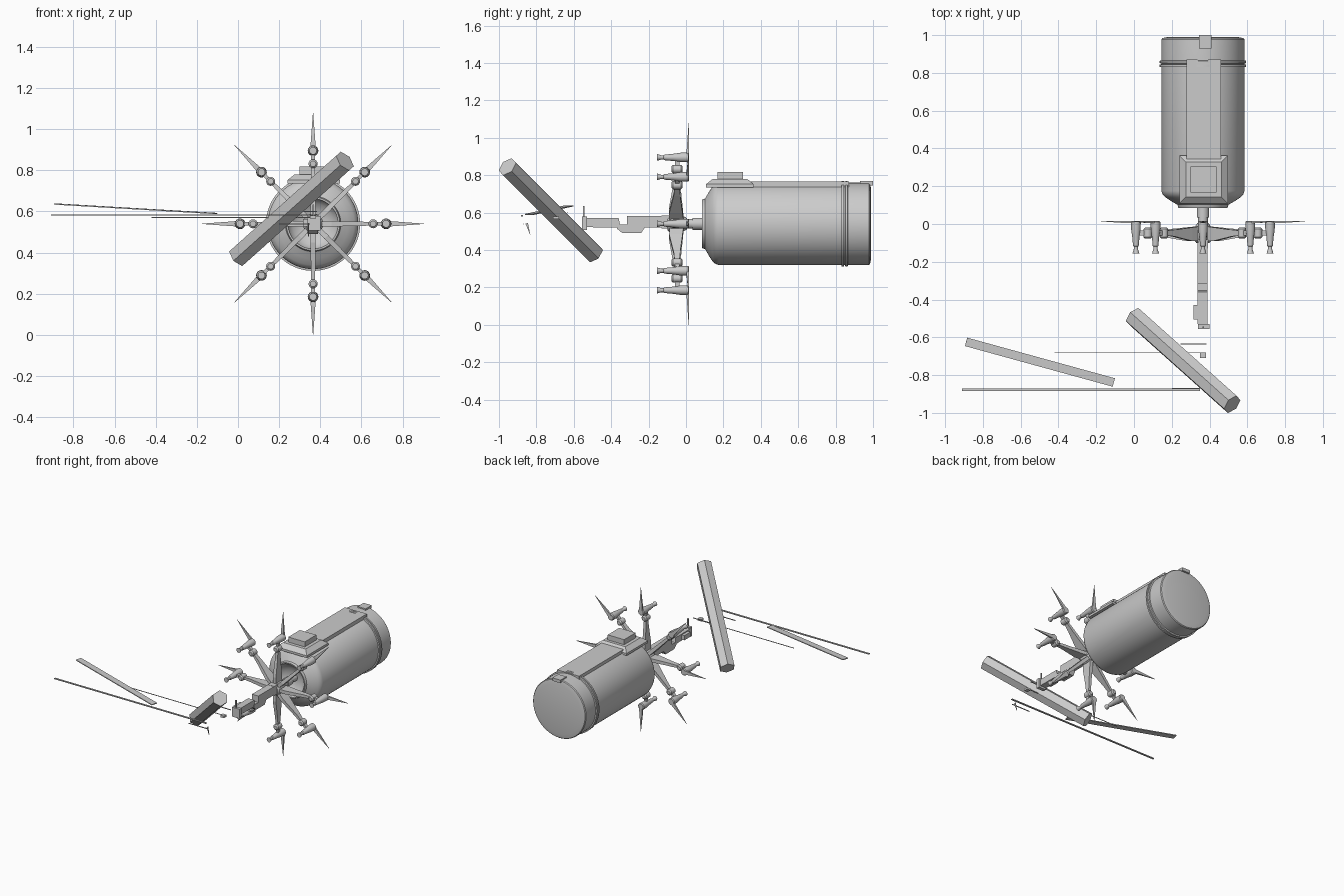
import bpy, bmesh, math
from mathutils import Vector, Matrix

if "Cube" in bpy.data.objects:
    bpy.data.objects.remove(bpy.data.objects["Cube"])

CX, CZ = 0.365, 0.54           # main axis runs along y here
HUB = Matrix.Translation((CX, 0, CZ))


def finish(name, bm, mat=None, smooth=False):
    bmesh.ops.recalc_face_normals(bm, faces=bm.faces)
    me = bpy.data.meshes.new(name)
    bm.to_mesh(me)
    bm.free()
    ob = bpy.data.objects.new(name, me)
    bpy.context.collection.objects.link(ob)
    if smooth:
        bpy.ops.object.select_all(action='DESELECT')
        ob.select_set(True)
        bpy.context.view_layer.objects.active = ob
        bpy.ops.object.shade_smooth_by_angle(angle=math.radians(30))
    if mat is not None:
        ob.matrix_world = mat
    return ob


def loft(name, rings, mat=None, smooth=False):
    """Skin a list of equal-length point rings and cap both ends."""
    bm = bmesh.new()
    vs = [[bm.verts.new(p) for p in r] for r in rings]
    n = len(vs[0])
    for a, b in zip(vs, vs[1:]):
        for i in range(n):
            j = (i + 1) % n
            bm.faces.new((a[i], a[j], b[j], b[i]))
    bm.faces.new(vs[0])
    bm.faces.new(vs[-1])
    return finish(name, bm, mat, smooth)


def lathe(name, profile, n=48, mat=HUB, centre=(0, 0)):
    """profile = (radius, y) pairs, revolved about the y direction."""
    return loft(name, [[(centre[0] + r * math.cos(math.tau * i / n), y,
                         centre[1] + r * math.sin(math.tau * i / n)) for i in range(n)]
                       for r, y in profile], mat, True)


def box(name, x, y, z, inset=0, mat=None):
    """Box from ranges; inset shrinks the top face."""
    def ring(h, k):
        return [(x[0] + k, y[0] + k, h), (x[1] - k, y[0] + k, h),
                (x[1] - k, y[1] - k, h), (x[0] + k, y[1] - k, h)]
    return loft(name, [ring(z[0], 0), ring(z[1], inset)], mat)


def side_plate(name, pts, x):
    """Extrude a (y, z) outline across x."""
    return loft(name, [[(h, y, z) for y, z in pts] for h in x])


def bar(name, a, b, width, thick):
    """Thin flat bar between two points."""
    a, b = Vector(a), Vector(b)
    d = (b - a).normalized()
    s = d.cross(Vector((0, 0, 1))).normalized() * width / 2
    u = s.cross(d).normalized() * thick / 2
    return loft(name, [[p + s + u, p - s + u, p - s - u, p + s - u] for p in (a, b)])


# Main tank with recessed bell in front
lathe("tank", [(0.03, 0.15), (0.07, 0.14), (0.10, 0.12), (0.118, 0.1), (0.122, 0.086),
               (0.13, 0.086), (0.135, 0.102), (0.17, 0.122), (0.20, 0.142), (0.214, 0.157),
               (0.22, 0.175), (0.22, 0.978), (0.215, 0.984), (0.185, 0.99)], 64)
for y in (0.838, 0.858):
    lathe("tank_ring", [(0.215, y - 0.009), (0.229, y - 0.006),
                        (0.229, y + 0.006), (0.215, y + 0.009)], 64)

# Equipment along the tank top
box("top_channel", (0.278, 0.46), (0.165, 0.872), (0.70, 0.766))
box("sensor_base_skirt", (0.24, 0.497), (0.108, 0.362), (0.735, 0.752))
box("sensor_base", (0.24, 0.497), (0.108, 0.362), (0.752, 0.78), 0.035)
box("sensor_block", (0.30, 0.437), (0.168, 0.305), (0.77, 0.818))
box("rear_tab", (0.343, 0.41), (0.93, 1.0), (0.745, 0.768))

# Shaft and hub
lathe("shaft", [(0.026, -0.1), (0.026, 0.16)], 20)
lathe("shaft_collar", [(0.032, 0.035), (0.032, 0.09)], 20)
lathe("hub", [(0.035, -0.1), (0.05, -0.08), (0.05, -0.03), (0.03, 0.005)], 16)


# Eight arms, each built along local x
def make_arm():
    parts = []
    spoke = [(0.03, -0.088, -0.012, .012), (0.09, -0.09, -0.018, .013),
             (0.19, -0.072, -0.028, .011), (0.22, -0.066, -0.03, .011), (0.27, -0.062, -0.034, .009)]
    parts.append(loft("arm_spoke", [[(r, a, -w), (r, b, -w), (r, b, w), (r, a, w)]
                                    for r, a, b, w in spoke]))
    parts.append(lathe("arm_joint", [(0.014, -0.078), (0.022, -0.07), (0.022, -0.026),
                                     (0.014, -0.018)], 16, None, (0.292, 0)))
    parts.append(loft("arm_link", [[(r, -0.06, -.009), (r, -0.035, -.009), (r, -0.035, .009),
                                    (r, -0.06, .009)] for r in (0.26, 0.35)]))
    parts.append(lathe("arm_pod", [(0.021, 0.016), (0.026, 0.01), (0.025, -0.03), (0.019, -0.07),
                                   (0.015, -0.115), (0.011, -0.12), (0.011, -0.132),
                                   (0.018, -0.155)], 16, None, (0.355, 0)))
    parts.append(loft("arm_fin", [[(r, 0.004, -w), (r, 0.017, -w), (r, 0.017, w), (r, 0.004, w)]
                                  if r < 0.5 else [(r, 0.014, -w), (r, 0.015, -w),
                                                   (r, 0.015, w), (r, 0.014, w)]
                                  for r, w in ((0.36, .014), (0.40, .011), (0.54, .0008))]))
    return parts


base = make_arm()
for k in range(8):
    turn = HUB @ Matrix.Rotation(k * math.tau / 8, 4, 'Y')
    for p in base:
        if k == 0:
            p.matrix_world = turn
        else:
            q = p.copy()
            bpy.context.collection.objects.link(q)
            q.matrix_world = turn

# Forward boom
side_plate("boom_rear", [(-0.02, 0.515), (-0.13, 0.515), (-0.13, 0.585), (-0.09, 0.585),
                         (-0.02, 0.565)], (0.338, 0.392))
side_plate("boom_middle", [(-0.10, 0.52), (-0.22, 0.52), (-0.24, 0.49), (-0.34, 0.49),
                           (-0.37, 0.515), (-0.37, 0.535), (-0.315, 0.535), (-0.315, 0.583),
                           (-0.10, 0.583)], (0.337, 0.39))
side_plate("boom_front", [(-0.35, 0.52), (-0.53, 0.522), (-0.53, 0.57), (-0.36, 0.57)],
           (0.337, 0.388))
box("boom_end", (0.338, 0.40), (-0.556, -0.53), (0.508, 0.578))
box("boom_sight", (0.362, 0.37), (-0.55, -0.543), (0.575, 0.635))
box("boom_side_box", (0.315, 0.34), (-0.505, -0.43), (0.528, 0.563))

# Drifting hexagonal beam
a, b = Vector((0.0, -0.49, 0.38)), Vector((0.52, -0.955, 0.845))
d = (b - a).normalized()
u = Vector((0, -1, 0))
u = (u - d * u.dot(d)).normalized()
v = d.cross(u)
loft("hex_beam", [[p + 0.055 * (u * math.cos(i * math.pi / 3) + v * math.sin(i * math.pi / 3))
                   for i in range(6)] for p in (a, b)])

# Loose plank and thin rods
bar("plank", (-0.889, -0.624, 0.636), (-0.107, -0.839, 0.59), 0.046, 0.006)
bar("long_rod", (-0.91, -0.877, 0.583), (0.35, -0.877, 0.583), 0.013, 0.006)
bar("short_rod", (-0.42, -0.682, 0.57), (0.36, -0.682, 0.57), 0.004, 0.004)
bar("small_rod", (0.245, -0.635, 0.60), (0.385, -0.635, 0.60), 0.005, 0.005)
bar("cross_rod", (0.20, -0.87, 0.54), (0.35, -0.87, 0.54), 0.005, 0.005)
side_plate("loose_blade", [(-0.858, 0.54), (-0.832, 0.478), (-0.845, 0.545)], (0.34, 0.345))
box("loose_block", (0.35, 0.38), (-0.71, -0.68), (0.565, 0.58))
